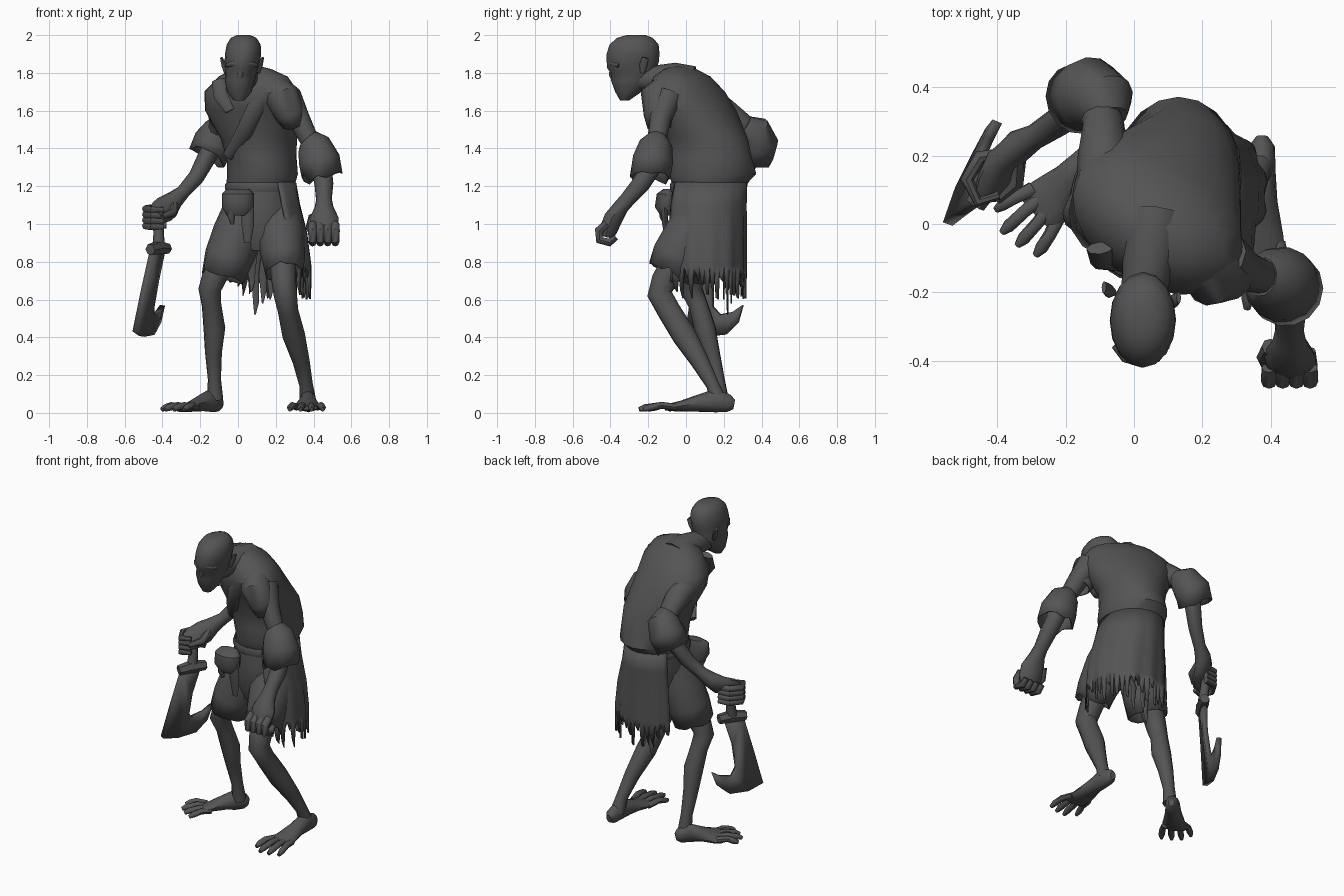
import bpy, bmesh, math, random
from mathutils import Vector as V

random.seed(4)
grey = bpy.data.materials.new("dark_grey")
grey.diffuse_color = (0.09, 0.09, 0.09, 1)


def finish(name, bm, thick=0, angle=45):
    bmesh.ops.recalc_face_normals(bm, faces=bm.faces)
    me = bpy.data.meshes.new(name)
    bm.to_mesh(me)
    bm.free()
    me.materials.append(grey)
    for p in me.polygons:
        p.use_smooth = True
    me.set_sharp_from_angle(angle=math.radians(angle))
    ob = bpy.data.objects.new(name, me)
    bpy.context.collection.objects.link(ob)
    if thick:
        m = ob.modifiers.new("thickness", 'SOLIDIFY')
        m.thickness, m.offset = thick, 0
    return ob


def loft(name, rings, n=12, hem=0):
    """Skin over rings of (centre, u, v); hem gives an open ragged last ring."""
    bm = bmesh.new()
    rows = []
    for c, u, v in rings:
        rows.append([bm.verts.new(c + u * math.cos(i * math.tau / n) + v * math.sin(i * math.tau / n))
                     for i in range(n)])
    for a, b in zip(rows, rows[1:]):
        for i in range(n):
            j = (i + 1) % n
            bm.faces.new((a[i], a[j], b[j], b[i]))
    bm.faces.new(rows[0])
    if hem:
        for vert in rows[-1]:
            vert.co.z += random.uniform(-1, 1) * hem
    else:
        bm.faces.new(rows[-1])
    return finish(name, bm, 0.008 if hem else 0)


def tube(name, pts, n=10, hem=0):
    """Limb along points (x, y, z, radius[, second radius]), rings across the path."""
    P = [V(p[:3]) for p in pts]
    rings, u = [], None
    for i, p in enumerate(pts):
        d = (P[min(i + 1, len(P) - 1)] - P[max(i - 1, 0)]).normalized()
        if u is None:
            u = V((1, 0, 0)) if abs(d.x) < 0.9 else V((0, 1, 0))
        u = (u - d * u.dot(d)).normalized()
        rings.append((P[i], u * p[3], d.cross(u) * p[-1]))
    return loft(name, rings, n, hem)


def level(name, pts, n=16):
    """Stack of flat ellipses (x, y, z, rx, ry, yaw)."""
    rings = []
    for x, y, z, a, b, yaw in pts:
        c, s = math.cos(math.radians(yaw)), math.sin(math.radians(yaw))
        rings.append((V((x, y, z)), V((c, s, 0)) * a, V((-s, c, 0)) * b))
    return loft(name, rings, n)


# head and face
level("head", [(.005, -.325, 1.655, .03, .025, 0), (.008, -.305, 1.70, .065, .07, 0),
               (.01, -.285, 1.76, .08, .112, 0), (.015, -.275, 1.80, .084, .125, 0),
               (.02, -.285, 1.825, .088, .132, 0), (.023, -.282, 1.86, .094, .138, 0),
               (.027, -.28, 1.90, .096, .14, 0), (.03, -.275, 1.95, .09, .13, 0),
               (.03, -.27, 1.985, .068, .095, 0), (.03, -.265, 2.0, .035, .05, 0)])
tube("brow", [(-.055, -.355, 1.84, .012), (-.025, -.39, 1.85, .016), (.02, -.402, 1.84, .016),
              (.065, -.39, 1.85, .016), (.095, -.355, 1.84, .012)], 8)
tube("nose", [(.017, -.39, 1.84, .012), (.012, -.392, 1.79, .017), (.01, -.375, 1.765, .018)], 8)
for name, x, y, s in (("ear_a", -.062, -.20, -1), ("ear_b", .105, -.23, 1)):
    tube(name, [(x, y, 1.80, .012, .012), (x + s * .012, y + .005, 1.84, .014, .022),
                (x + s * .026, y + .015, 1.88, .007, .018)], 8)
tube("neck", [(.02, -.25, 1.77, .065), (.035, -.16, 1.77, .07), (.05, -.07, 1.77, .085),
              (.06, .02, 1.74, .1)], 12)

# hunched torso in a loose shirt
level("shirt", [(.12, .12, 1.18, .17, .18, 0), (.12, .122, 1.21, .182, .195, 0),
                (.13, .14, 1.265, .187, .232, 0), (.125, .13, 1.35, .185, .222, -10),
                (.11, .115, 1.45, .2, .215, -20), (.07, .05, 1.6, .26, .2, -31),
                (.07, .0, 1.7, .27, .18, -31), (.08, -.02, 1.78, .2, .13, -31),
                (.075, -.03, 1.82, .11, .075, -31), (.07, -.03, 1.835, .05, .03, -31)], 20)
tube("chest_sash", [(.15, -.175, 1.70, .035, .02), (.09, -.165, 1.61, .045, .02),
                    (.035, -.11, 1.49, .045, .02), (-.05, .01, 1.36, .03, .02)], 8)
tube("collar_flap", [(-.10, -.07, 1.76, .04, .02), (-.08, -.11, 1.68, .05, .025),
                     (-.04, -.12, 1.60, .03, .02)], 8)
tube("shoulder_cloth", [(.17, -.08, 1.74, .07), (.235, -.15, 1.67, .09), (.275, -.145, 1.58, .075),
                        (.30, -.14, 1.52, .06)], 12, .01)
level("belt", [(.12, .11, 1.17, .183, .19, 0), (.12, .11, 1.185, .188, .194, 0),
               (.12, .11, 1.21, .188, .194, 0), (.12, .11, 1.22, .18, .19, 0)], 20)

# arms and ragged cuffs
tube("sword_arm", [(-.08, .08, 1.64, .09), (-.09, .2, 1.6, .075), (-.09, .3, 1.53, .06),
                   (-.13, .37, 1.42, .055), (-.22, .30, 1.25, .043), (-.29, .255, 1.17, .037),
                   (-.335, .23, 1.13, .048), (-.375, .19, 1.09, .068, .042),
                   (-.405, .13, 1.065, .068, .036), (-.43, .08, 1.04, .05, .028)])
tube("sword_arm_cuff", [(-.075, .31, 1.52, .055), (-.09, .355, 1.49, .092), (-.13, .38, 1.43, .105),
                        (-.165, .365, 1.36, .10)], 14, .018)
tube("free_arm", [(.26, -.09, 1.68, .075), (.32, -.135, 1.56, .06), (.38, -.155, 1.44, .05),
                  (.44, -.17, 1.32, .055), (.455, -.24, 1.21, .05), (.455, -.31, 1.13, .042),
                  (.455, -.345, 1.09, .05, .042), (.455, -.385, 1.03, .078, .05),
                  (.455, -.41, .97, .075, .048), (.455, -.42, .93, .06, .035)])
tube("free_arm_cuff", [(.375, -.155, 1.45, .055), (.40, -.16, 1.42, .085), (.43, -.175, 1.34, .106),
                       (.445, -.19, 1.245, .106)], 14, .03)

# fingers of the closed free hand, and of the hand on the grip
for i in range(4):
    x = .395 + i * .04
    tube("free_finger", [(x, -.42, 1.0, .022), (x, -.46, .965, .024), (x, -.458, .915, .022),
                         (x, -.405, .902, .021), (x, -.37, .93, .016)], 8)
    z = 1.085 - i * .03
    tube("grip_finger", [(-.38, .205, z, .018), (-.45, .195, z, .02), (-.488, .13, z - .005, .02),
                         (-.455, .065, z - .01, .019), (-.395, .085, z - .01, .014)], 8)
tube("free_thumb", [(.40, -.36, 1.04, .027), (.383, -.39, .98, .025), (.395, -.43, .94, .016)], 8)
tube("grip_thumb", [(-.34, .19, 1.1, .025), (-.345, .12, 1.06, .023), (-.40, .07, 1.04, .014)], 8)

# hooked sword
tube("sword_grip", [(-.425, .16, 1.07, .018), (-.425, .155, 1.05, .028), (-.42, .14, .95, .028),
                    (-.42, .13, .87, .034)], 8)
tube("sword_guard", [(-.465, .055, .865, .03), (-.42, .125, .875, .038), (-.375, .2, .87, .03)], 6)
bm = bmesh.new()
bm.faces.new([bm.verts.new(p) for p in (
    (-.452, .07, .87), (-.50, .035, .65), (-.545, .0, .43), (-.51, .10, .405), (-.455, .21, .415),
    (-.42, .275, .48), (-.40, .30, .57), (-.425, .25, .535), (-.455, .18, .52), (-.455, .14, .56),
    (-.43, .14, .7), (-.395, .175, .87))])
bmesh.ops.triangulate(bm, faces=bm.faces)
finish("sword_blade", bm, .03, 30)

# breeches
level("breeches_seat", [(.12, .115, 1.22, .175, .185, 0), (.12, .1, 1.1, .185, .18, 0),
                        (.13, .085, .95, .18, .165, 0), (.12, .08, .86, .13, .12, 0)])
tube("breeches_leg_a", [(.05, .08, 1.1, .115), (0, .06, .95, .13), (-.05, .04, .82, .125),
                        (-.08, .03, .72, .112, .122)], 14, .014)
tube("breeches_leg_b", [(.2, .1, 1.08, .12), (.225, .03, .94, .13, .145), (.24, -.05, .82, .11, .135),
                        (.245, -.09, .745, .1, .115)], 14, .018)

# bare legs
tube("leg_a", [(-.07, .035, .85, .075), (-.125, .035, .72, .066), (-.15, .03, .65, .06),
               (-.14, .065, .57, .052), (-.125, .10, .45, .058), (-.13, .135, .32, .045),
               (-.125, .17, .18, .035), (-.12, .185, .07, .042)])
tube("leg_b", [(.235, -.03, .85, .075), (.242, -.115, .70, .065, .072), (.25, -.14, .63, .062, .068),
               (.265, -.09, .54, .054, .064), (.295, -.01, .41, .06, .066), (.335, .075, .27, .045, .05),
               (.36, .14, .15, .036), (.37, .175, .06, .045)])


# feet with long spread toes
def foot(name, heel, toe):
    h = V((heel[0], heel[1], 0))
    f = V((toe[0], toe[1], 0)) - h
    k = f.length / .46
    f.normalize()
    side = V((-f.y, f.x, 0))

    def at(fwd, s, z):
        return tuple(h + f * fwd * k + side * s + V((0, 0, z)))
    tube(name, [at(a, 0, z) + (w, t) for a, z, w, t in (
        (0, .045, .018, .025), (.025, .05, .038, .046), (.09, .065, .042, .062), (.17, .052, .05, .045),
        (.26, .035, .07, .028), (.31, .03, .078, .02), (.335, .026, .06, .012))], 12)
    for i, length in enumerate((.42, .46, .455, .435)):
        s = (i - 1.5) / 1.5
        tube(name + "_toe", [at(.28, s * .055, .03) + (.022, .018),
                             at(.35, s * .075, .04) + (.019, .018),
                             at(length - .03, s * .085, .028) + (.019, .018),
                             at(length, s * .088, .018) + (.01, .012)], 8)


foot("foot_a", (-.09, .235), (-.365, -.045))
foot("foot_b", (.375, .255), (.36, -.25))

# ragged cloth hanging behind and to one side
bm = bmesh.new()
N = 26
levels = [(.12, .125, 1.22, .183, .195), (.128, .12, 1.1, .195, .195), (.138, .12, .95, .22, .195),
          (.142, .12, .78, .235, .192)]


def hang(row, i, z=None):
    x, y, h, a, b = row
    deg = -62 + 206 * i / N
    t = math.radians(deg)
    w = 1 + .03 * math.sin(i * 1.7) * (1.22 - h) / .4 + .22 * max(0, -deg / 62) * min(1, (1.3 - h) / .3)
    return V((x + a * w * math.cos(t), y + b * w * math.sin(t), h if z is None else z))


grid = [[bm.verts.new(hang(r, i)) for i in range(N + 1)] for r in levels]
for a, b in zip(grid, grid[1:]):
    for i in range(N):
        bm.faces.new((a[i], a[i + 1], b[i + 1], b[i]))
for i in range(N):
    z = random.uniform(.60, .72)
    m = random.uniform(.70, .75)
    q = [bm.verts.new(hang(levels[-1], i + d, h)) for d, h in
         ((1, m), (.8, z), (.35, z + random.uniform(0, .05)), (.08, m))]
    bm.faces.new([grid[-1][i], grid[-1][i + 1]] + q)
finish("ragged_cloth", bm, .01)
for i, (x, y, z) in enumerate(((.09, .22, .52), (.13, .24, .58), (.17, .2, .6), (.07, .2, .64))):
    tube("torn_strip", [(x + .01, y - .05, .9, .03, .006), (x, y, .75, .022, .006),
                        (x + .005, y, z + .06, .015, .006), (x, y, z, .004)], 6)

# belt pouch with dangling straps
level("pouch", [(.0, -.09, 1.185, .06, .03, 0), (.0, -.105, 1.16, .085, .05, 0),
                (.0, -.11, 1.09, .085, .055, 0), (.0, -.10, 1.045, .06, .035, 0)], 12)
tube("pouch_strap", [(.05, -.115, 1.12, .032, .02), (.052, -.11, 1.0, .034, .016),
                     (.05, -.10, .90, .018, .01)], 8)
tube("pouch_tie", [(-.03, -.125, 1.1, .022), (-.035, -.12, 1.04, .02), (-.03, -.11, 1.0, .01)], 8)
